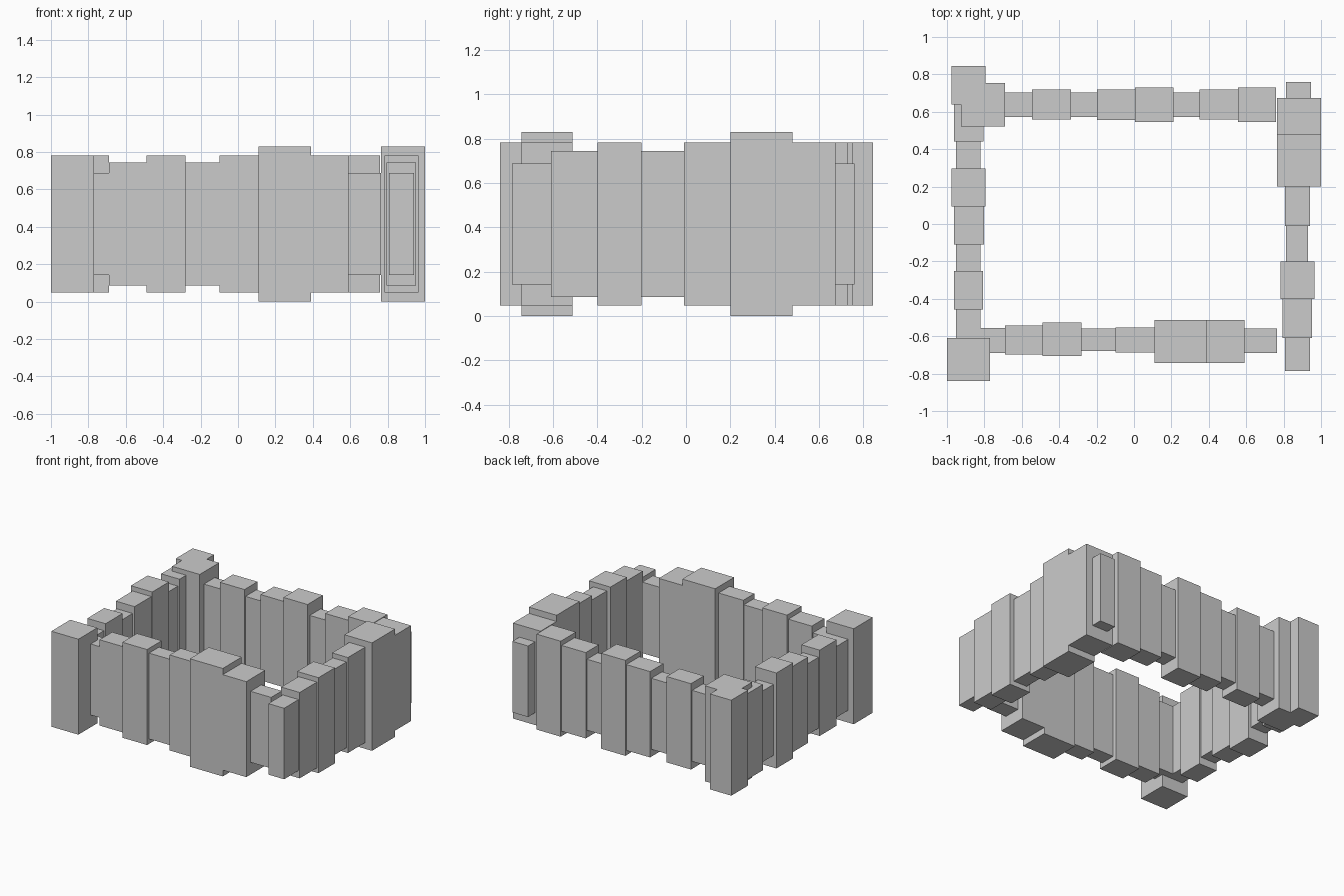
import bpy

# Every block is vertically centred on the same mid height; half heights by class
MID = 0.415
HALF = {"huge": 0.415, "tall": 0.367, "mid": 0.33, "low": 0.273}


def block(name, x0, x1, y0, y1, size):
    h = HALF[size]
    bpy.ops.mesh.primitive_cube_add(size=1, location=((x0 + x1) / 2, (y0 + y1) / 2, MID))
    ob = bpy.context.object
    ob.name = name
    ob.scale = (x1 - x0, y1 - y0, 2 * h)
    bpy.ops.object.transform_apply(location=False, rotation=False, scale=True)


def wall(name, axis, rows):
    """rows: start, end along the wall, low, high across it, height class"""
    for i, (a, b, c, d, size) in enumerate(rows):
        span = (a, b, c, d) if axis == "x" else (c, d, a, b)
        block(f"{name}_block_{i + 1}", *span, size)


# Front wall
wall("front_wall", "x", [
    (-0.87, -0.69, -0.69, -0.555, "low"),
    (-0.69, -0.49, -0.697, -0.543, "mid"),
    (-0.49, -0.28, -0.705, -0.527, "tall"),
    (-0.28, -0.10, -0.68, -0.56, "mid"),
    (-0.10, 0.11, -0.688, -0.553, "tall"),
    (0.11, 0.39, -0.742, -0.512, "huge"),
    (0.39, 0.59, -0.742, -0.512, "tall"),
    (0.59, 0.765, -0.69, -0.56, "low"),
])

# Right wall
wall("right_wall", "y", [
    (-0.785, -0.61, 0.808, 0.942, "low"),
    (-0.61, -0.40, 0.795, 0.952, "mid"),
    (-0.40, -0.20, 0.783, 0.965, "tall"),
    (-0.20, -0.01, 0.813, 0.93, "mid"),
    (-0.01, 0.20, 0.807, 0.942, "tall"),
    (0.20, 0.48, 0.765, 1.0, "huge"),
    (0.48, 0.675, 0.765, 1.0, "tall"),
    (0.675, 0.76, 0.812, 0.945, "low"),
])

# Back wall
wall("back_wall", "x", [
    (-0.925, -0.69, 0.52, 0.755, "tall"),
    (-0.69, -0.545, 0.572, 0.703, "low"),
    (-0.545, -0.337, 0.56, 0.718, "mid"),
    (-0.337, -0.197, 0.572, 0.703, "low"),
    (-0.197, 0.005, 0.557, 0.718, "mid"),
    (0.005, 0.21, 0.545, 0.73, "tall"),
    (0.21, 0.35, 0.572, 0.703, "low"),
    (0.35, 0.555, 0.56, 0.718, "mid"),
    (0.555, 0.76, 0.545, 0.73, "tall"),
])

# Left wall
wall("left_wall", "y", [
    (-0.84, -0.61, -1.0, -0.77, "tall"),
    (-0.61, -0.457, -0.953, -0.82, "low"),
    (-0.457, -0.25, -0.962, -0.807, "mid"),
    (-0.25, -0.11, -0.953, -0.82, "low"),
    (-0.11, 0.093, -0.962, -0.803, "mid"),
    (0.093, 0.297, -0.977, -0.795, "tall"),
    (0.297, 0.44, -0.953, -0.82, "low"),
    (0.44, 0.64, -0.962, -0.805, "mid"),
    (0.64, 0.845, -0.977, -0.795, "tall"),
])
